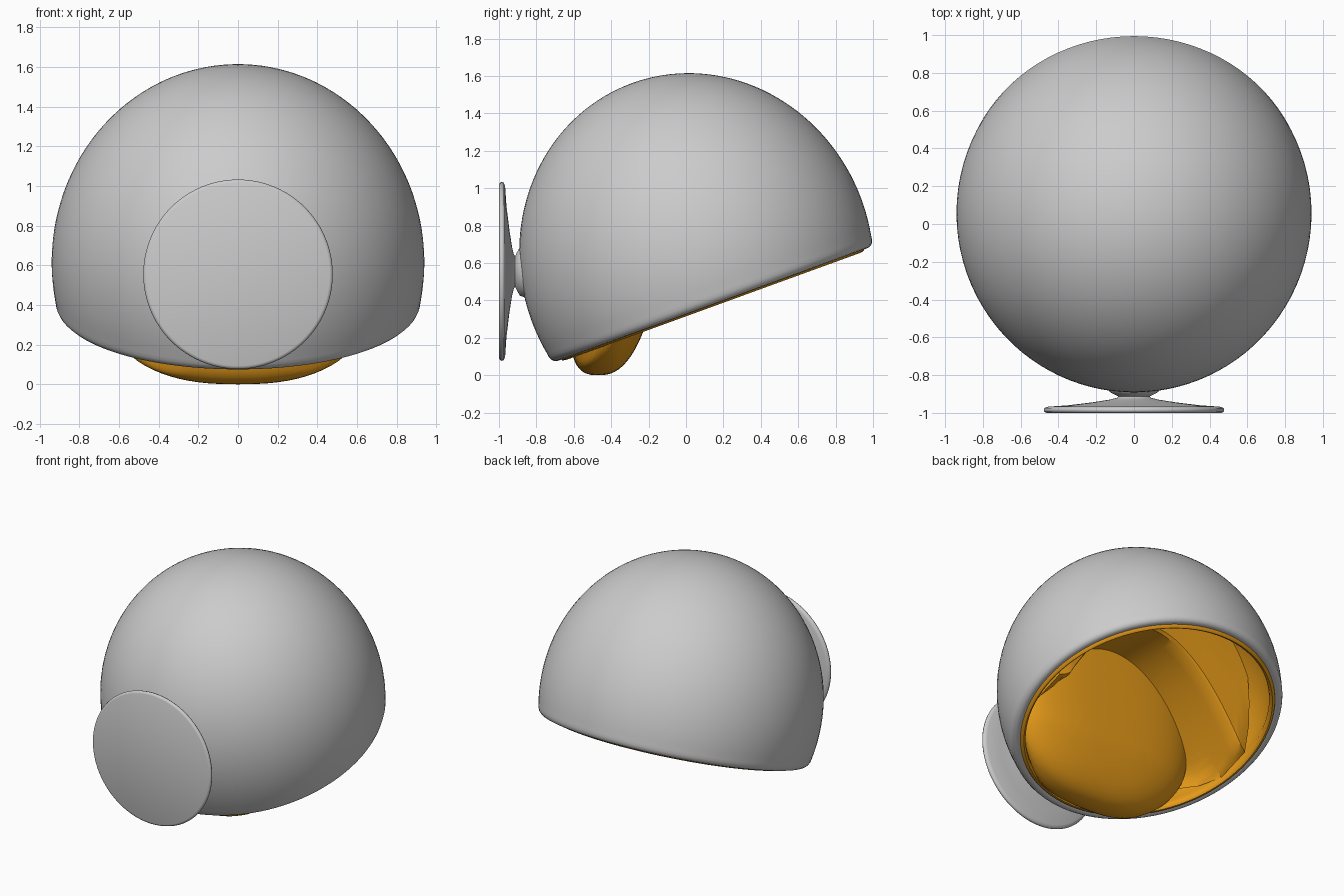
import bpy, bmesh, math
from mathutils import Matrix, Vector

if "Cube" in bpy.data.objects:
    bpy.data.objects.remove(bpy.data.objects["Cube"])

# Ball frame: slightly tall ball, axis tipped 20 degrees
TILT = (Matrix.Translation((0, 0.0565, 0.615)) @ Matrix.Rotation(math.radians(20), 4, 'X')
        @ Matrix.Diagonal((1, 1, 1.072, 1)))
INV = TILT.inverted()
R_OUT, R_IN = 0.94, 0.87

orange = bpy.data.materials.new("orange_fabric")
orange.diffuse_color = (0.8, 0.33, 0.01, 1)
orange.use_nodes = True
orange.node_tree.nodes["Principled BSDF"].inputs["Base Color"].default_value = orange.diffuse_color


def finish(name, bm, mat=None, angle=50):
    bmesh.ops.remove_doubles(bm, verts=bm.verts, dist=1e-5)
    bmesh.ops.recalc_face_normals(bm, faces=bm.faces)
    me = bpy.data.meshes.new(name)
    bm.to_mesh(me)
    bm.free()
    ob = bpy.data.objects.new(name, me)
    bpy.context.collection.objects.link(ob)
    if mat:
        me.materials.append(mat)
    bpy.ops.object.select_all(action='DESELECT')
    ob.select_set(True)
    bpy.context.view_layer.objects.active = ob
    bpy.ops.object.shade_smooth_by_angle(angle=math.radians(angle))
    return ob


def skin(bm, rows, closed=False):
    """Join rows of points with quads."""
    vs = [[bm.verts.new(p) for p in row] for row in rows]
    for i in range(len(vs) - (0 if closed else 1)):
        a, b = vs[i], vs[(i + 1) % len(vs)]
        for j in range(len(a) - 1):
            bm.faces.new((a[j], a[j + 1], b[j + 1], b[j]))


def lathe(name, profile, matrix, mat=None, n=96):
    bm = bmesh.new()
    rows = [[matrix @ Vector((r * math.cos(t), r * math.sin(t), h)) for r, h in profile]
            for t in (2 * math.pi * k / n for k in range(n))]
    skin(bm, rows, True)
    return finish(name, bm, mat)


def arc(radius, a_end, n=40):
    """Sphere section from the pole down to height a_end."""
    end = math.acos(a_end / radius)
    return [(radius * math.sin(end * k / n), radius * math.cos(end * k / n)) for k in range(n + 1)]


# Outer ball shell with rolled rim
lathe("shell", arc(R_OUT, -0.185) + [(0.919, -0.203), (0.911, -0.22), (0.898, -0.231),
                                     (0.88, -0.235), (0.862, -0.23), (0.855, -0.21)], TILT)

# Upholstered lining with a piped lip
lathe("lining", arc(R_IN, -0.13) + [(0.84, -0.18), (0.826, -0.215), (0.828, -0.234),
                                    (0.842, -0.245), (0.858, -0.24), (0.868, -0.22)], TILT, orange)

# Trumpet pedestal with round foot
lathe("pedestal", [(0, 1.0), (0.462, 1.0), (0.474, 0.995), (0.478, 0.985), (0.474, 0.974),
                   (0.455, 0.967), (0.35, 0.96), (0.22, 0.944), (0.13, 0.93), (0.09, 0.92),
                   (0.082, 0.913), (0.1, 0.905), (0.13, 0.888), (0.14, 0.86)],
      Matrix.Translation((0, 0, 0.555)) @ Matrix.Rotation(math.pi / 2, 4, 'X'))


def confine(p, plane=-9):
    """Keep cushion points inside the lining and, if given, behind the rim plane."""
    d = INV @ p
    d.z = max(d.z, plane)
    limit = math.sqrt(max(R_IN ** 2 - d.z ** 2, 0)) if d.z > 0 else 0.87
    if d.z < 0:
        limit = 0.87 - 0.045 * min(1, -d.z / 0.2)
    flat = math.hypot(d.x, d.y)
    if flat > limit:
        d.x *= limit / flat
        d.y *= limit / flat
    return TILT @ d


def spow(v, e):
    return math.copysign(abs(v) ** e, v)


# Seat cushion: thick rounded disc that bulges out of the opening
bm = bmesh.new()
rows = []
for k in range(96):
    t = 2 * math.pi * k / 96
    ex, ez = 0.75 * spow(math.cos(t), 0.8), 0.68 * spow(math.sin(t), 0.8)
    row = []
    for j in range(33):
        f = math.pi * j / 32
        s = spow(math.sin(f), 0.65) if 0 < j < 32 else 0
        z = 0.68 + ez * s
        lean = -0.07 * max(0, (0.35 - z) / 0.35)
        row.append(confine(Vector((ex * s, -0.4 + lean + 0.22 * spow(math.cos(f), 0.75), z))))
    rows.append(row)
skin(bm, rows, True)
finish("seat_cushion", bm, orange, 60)

# Back cushion: concave block wrapping across the ball
bm = bmesh.new()
rows = []
for k in range(49):
    x = -0.8 + 1.6 * k / 48
    zf = 1.04 - 1.15 * x * x
    row = [(-0.45, 0), (-0.25, 0), (-0.05, 0), (0.1, 0), (0.2, 0), (0.22, 0.015)]
    row = [confine(Vector((x, y, zf + dz)), -0.22) for y, dz in row]
    top = math.sqrt(max(R_IN ** 2 - x * x - 0.19 ** 2, 0)) + 0.675
    z0 = row[-1].z
    row += [confine(Vector((x, 0.22 + 0.02 * q, z0 + (max(top, z0) - z0) * q)), -0.22)
            for q in (0.33, 0.66, 1)]
    rows.append(row)
skin(bm, rows)
finish("back_cushion", bm, orange, 35)
